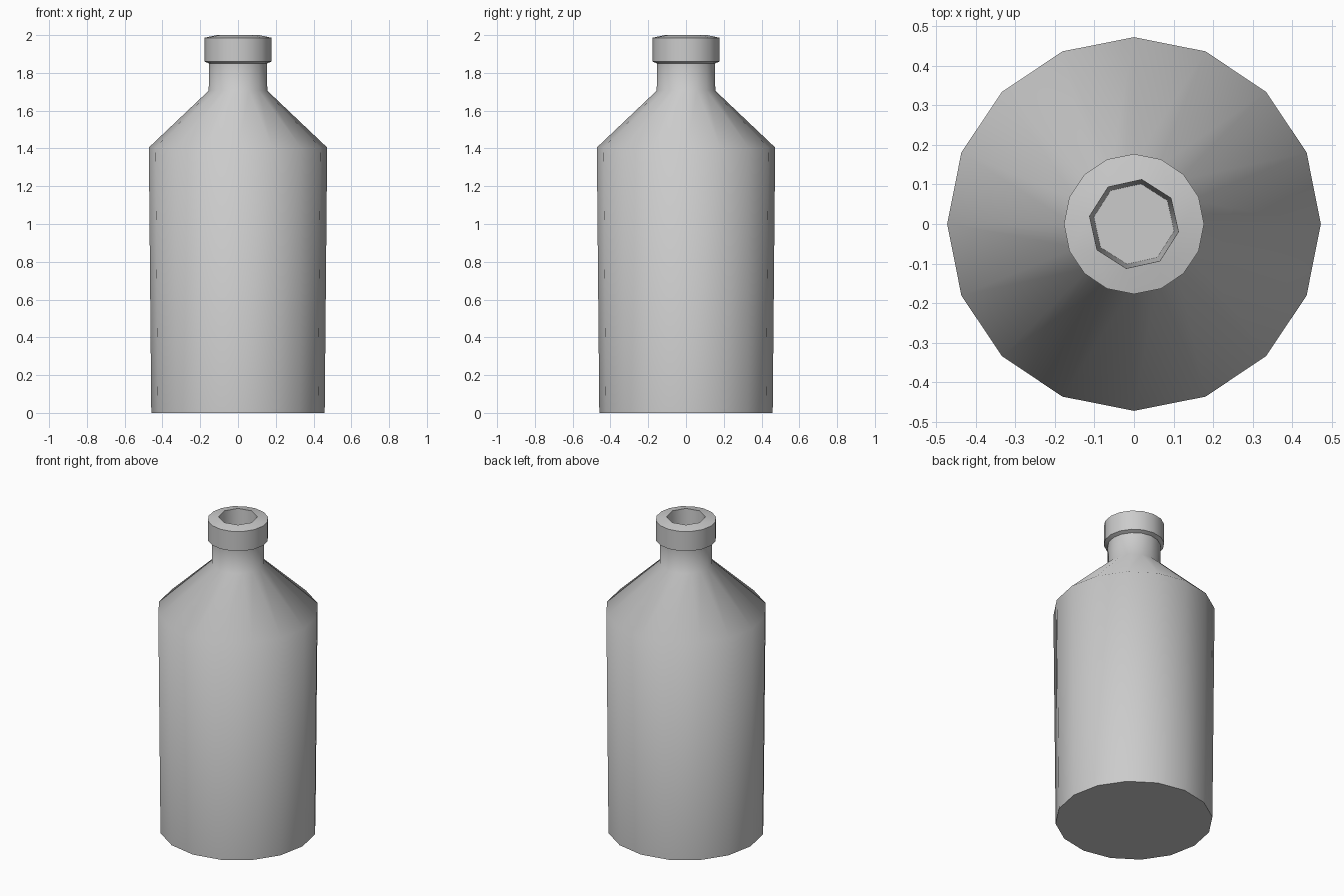
import bpy, bmesh, math

cube = bpy.data.objects.get("Cube")
if cube:
    bpy.data.objects.remove(cube, do_unlink=True)

# Single plain grey
grey = bpy.data.materials.new("plain_grey")
grey.use_nodes = True
colour = (0.6, 0.6, 0.6, 1)
grey.diffuse_color = colour
grey.node_tree.nodes["Principled BSDF"].inputs["Base Color"].default_value = colour

bm = bmesh.new()


def ring(radius, z, sides=16, turn=0.0):
    """Closed ring of edges; returns its vertices and edges."""
    verts = []
    for i in range(sides):
        a = turn + math.tau * i / sides
        verts.append(bm.verts.new((radius * math.cos(a), radius * math.sin(a), z)))
    edges = [bm.edges.new((verts[i - 1], verts[i])) for i in range(sides)]
    return verts, edges


# Outer wall: base, shoulder, neck, then the lip
profile = [(0.459, 0), (0.472, 1.405), (0.155, 1.706), (0.154, 1.85),
           (0.177, 1.86), (0.177, 1.986)]
rings = [ring(r, z) for r, z in profile]

# Eight-sided mouth, tapering down into the neck
turn = math.radians(-10)
rings += [ring(0.114, 2.0, 8, turn), ring(0.103, 1.71, 8, turn)]

for lower, upper in zip(rings, rings[1:]):
    bmesh.ops.bridge_loops(bm, edges=lower[1] + upper[1])

# Base and floor of the mouth
bm.faces.new(rings[0][0])
bm.faces.new(rings[-1][0])
bmesh.ops.recalc_face_normals(bm, faces=bm.faces)

mesh = bpy.data.meshes.new("bottle")
bm.to_mesh(mesh)
bm.free()
mesh.materials.append(grey)
bottle = bpy.data.objects.new("bottle", mesh)
bpy.context.collection.objects.link(bottle)

# Soft shoulder and neck, crisp lip and base
bpy.ops.object.select_all(action="DESELECT")
bottle.select_set(True)
bpy.context.view_layer.objects.active = bottle
bpy.ops.object.shade_smooth_by_angle(angle=math.radians(55))
